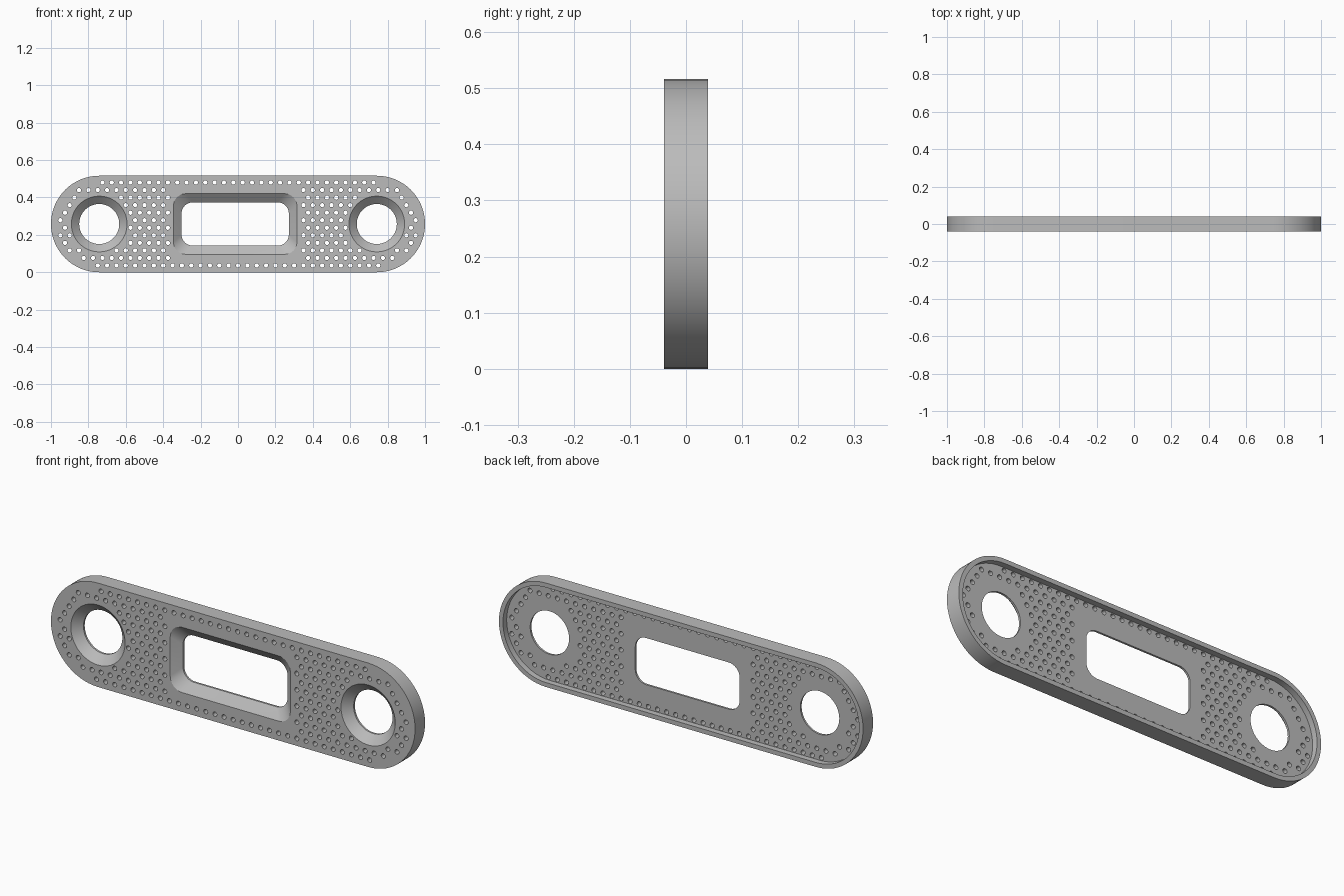
import bpy, bmesh
from math import pi, cos, sin, hypot, radians

cube = bpy.data.objects.get("Cube")
if cube:
    bpy.data.objects.remove(cube)

# Main dimensions
R = 0.258            # end radius, also half the height
CX = 1 - R           # centre of the round ends
FRONT, SEAT, FLOOR, BACK = -0.039, 0.0, 0.01, 0.039
RIM_R = 0.236        # inner radius of the back rim
WIN_X = -0.015       # window centre
HOLE_R = 0.0115


def rounded_rect(cx, hx, hz, r, seg):
    """Outline of a rounded rectangle centred at height R."""
    pts = []
    for q, (sx, sz) in enumerate([(1, 1), (-1, 1), (-1, -1), (1, -1)]):
        for i in range(seg + 1):
            a = pi / 2 * (q + i / seg)
            pts.append((cx + sx * (hx - r) + r * cos(a),
                        R + sz * (hz - r) + r * sin(a)))
    return pts


def circle(cx, cz, r, n):
    return [(cx + r * cos(2 * pi * i / n), cz + r * sin(2 * pi * i / n))
            for i in range(n)]


def stadium(r):
    """Capsule outline without doubled points at the tips."""
    pts = []
    for side in (0, 1):
        for i in range(33):
            a = -pi / 2 + pi * (side + i / 32)
            pts.append((CX * (1 - 2 * side) + r * cos(a), R + r * sin(a)))
    return pts


bm = bmesh.new()


def ring(pts, y):
    """Closed edge loop at depth y."""
    vs = [bm.verts.new((x, y, z)) for x, z in pts]
    es = [bm.edges.new((vs[i - 1], vs[i])) for i in range(len(vs))]
    return vs, es


def wall(a, b):
    va, vb = a[0], b[0]
    for i in range(len(va)):
        bm.faces.new((va[i - 1], va[i], vb[i], vb[i - 1]))


def cap(loops, direction):
    edges = [e for lp in loops for e in lp[1]]
    bmesh.ops.triangle_fill(bm, edges=edges, use_beauty=True,
                            normal=(0, direction, 0))


front, floor = [], []

# Outer wall and back rim
outer_front, outer_back = ring(stadium(R), FRONT), ring(stadium(R), BACK)
rim_back, rim_floor = ring(stadium(RIM_R), BACK), ring(stadium(RIM_R), FLOOR)
wall(outer_front, outer_back)
wall(outer_back, rim_back)
wall(rim_back, rim_floor)
front.append(outer_front)
floor.append(rim_floor)


def opening(big, small):
    """Countersunk opening: sloped part, then a short straight part."""
    a, b, c = ring(big, FRONT), ring(small, SEAT), ring(small, FLOOR)
    wall(a, b)
    wall(b, c)
    front.append(a)
    floor.append(c)


# Two countersunk holes and the bevelled window
for s in (-1, 1):
    opening(circle(s * CX, R, 0.149, 64), circle(s * CX, R, 0.107, 64))
opening(rounded_rect(WIN_X, 0.33, 0.162, 0.065, 8),
        rounded_rect(WIN_X, 0.287, 0.116, 0.06, 8))

# Staggered small perforations
for row in range(12):
    z = R + (row - 5.5) * 0.0403
    for col in range(-20, 21):
        x = 0.05 * (col + 0.5 * (row % 2))
        end = hypot(max(abs(x) - CX, 0), z - R)
        bore = hypot(abs(x) - CX, z - R)
        in_window = abs(x - WIN_X) < 0.347 and abs(z - R) < 0.2
        if end > 0.2235 or bore < 0.167 or in_window:
            continue
        pts = circle(x, z, HOLE_R, 12)
        a, b = ring(pts, FRONT), ring(pts, FLOOR)
        wall(a, b)
        front.append(a)
        floor.append(b)

# Front face and recessed back floor
cap(front, -1)
cap(floor, 1)
bmesh.ops.recalc_face_normals(bm, faces=bm.faces[:])

mesh = bpy.data.meshes.new("perforated_plate")
bm.to_mesh(mesh)
bm.free()
plate = bpy.data.objects.new("perforated_plate", mesh)
bpy.context.collection.objects.link(plate)

# Plain grey material
grey = bpy.data.materials.new("plain_grey")
grey.use_nodes = True
colour = (0.5, 0.5, 0.5, 1)
grey.diffuse_color = colour
grey.node_tree.nodes["Principled BSDF"].inputs["Base Color"].default_value = colour
mesh.materials.append(grey)

bpy.ops.object.select_all(action='DESELECT')
plate.select_set(True)
bpy.context.view_layer.objects.active = plate
bpy.ops.object.shade_smooth_by_angle(angle=radians(31))
